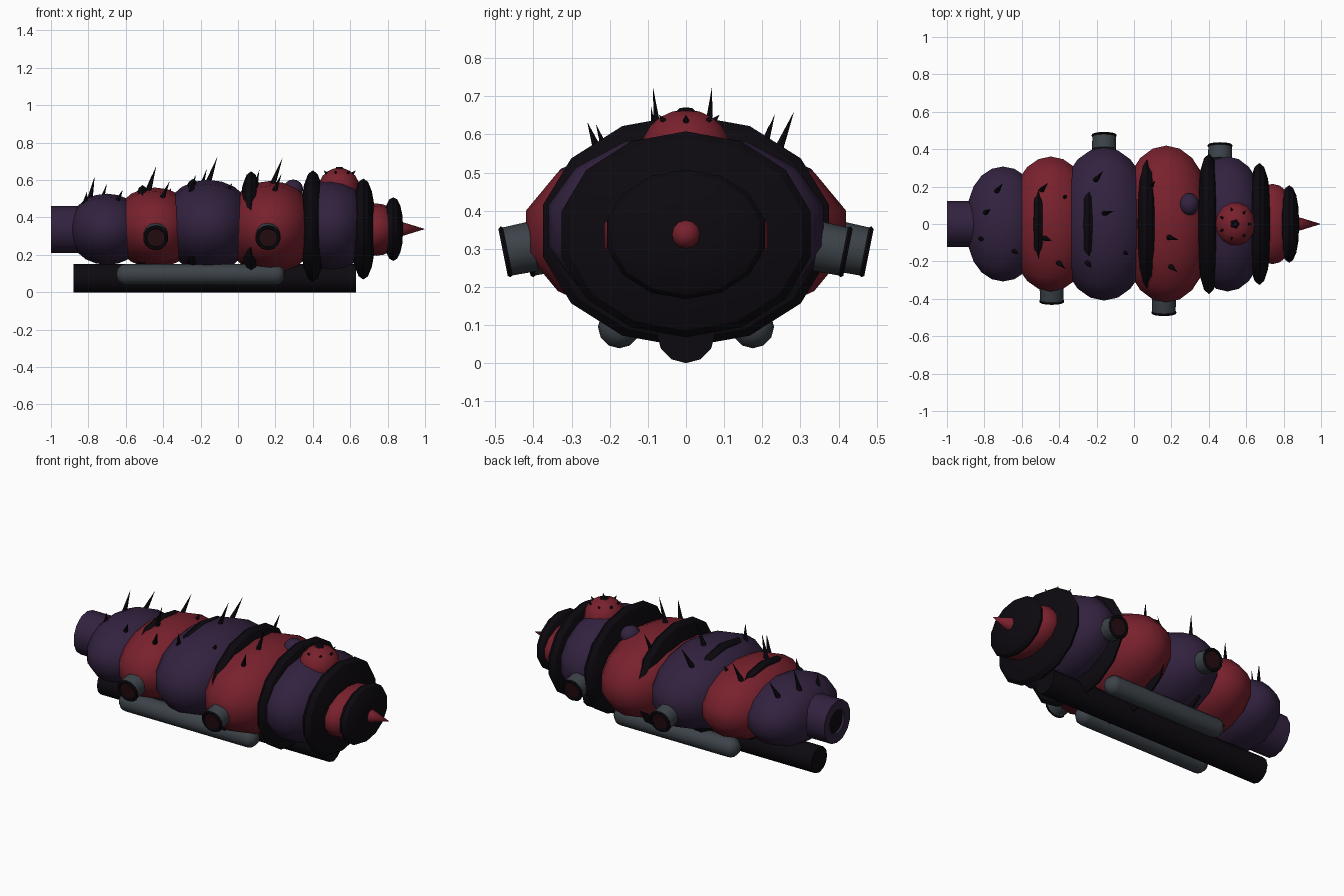
import bpy, bmesh
from math import sin, cos, pi, sqrt
from mathutils import Vector

if "Cube" in bpy.data.objects:
    bpy.data.objects.remove(bpy.data.objects["Cube"])


def material(name, rgb):
    m = bpy.data.materials.new(name)
    m.diffuse_color = (*rgb, 1)
    m.use_nodes = True
    m.node_tree.nodes["Principled BSDF"].inputs["Base Color"].default_value = m.diffuse_color
    return m


PURPLE = material("purple", (0.032, 0.016, 0.05))
RED = material("red", (0.19, 0.015, 0.026))
DARK_RED = material("dark_red", (0.02, 0.004, 0.006))
BLACK = material("black", (0.004, 0.003, 0.005))
GREY = material("gunmetal", (0.045, 0.055, 0.065))


def lathe(name, profile, mat, origin=(0, 0, 0), axis=(1, 0, 0), sides=14,
          squash=(1, 1), angle=40):
    """Revolve (distance along axis, radius) pairs; squash scales the two cross directions."""
    d = Vector(axis).normalized()
    up = Vector((0, 0, 1)) if abs(d.z) < 0.9 else Vector((1, 0, 0))
    side = up.cross(d).normalized()
    up = d.cross(side)
    o = Vector(origin)
    bm = bmesh.new()
    rings = []
    for t, r in profile:
        if r < 1e-6:
            rings.append([bm.verts.new(o + d * t)])
            continue
        rings.append([bm.verts.new(o + d * t
                                   + side * r * squash[0] * sin(2 * pi * k / sides)
                                   + up * r * squash[1] * cos(2 * pi * k / sides))
                      for k in range(sides)])
    for a, b in zip(rings, rings[1:]):
        for k in range(sides):
            j = (k + 1) % sides
            quad = [a[k % len(a)], a[j % len(a)], b[j % len(b)], b[k % len(b)]]
            bm.faces.new(list(dict.fromkeys(quad)))
    bmesh.ops.recalc_face_normals(bm, faces=bm.faces)
    me = bpy.data.meshes.new(name)
    bm.to_mesh(me)
    bm.free()
    me.materials.append(mat)
    ob = bpy.data.objects.new(name, me)
    bpy.context.collection.objects.link(ob)
    bpy.context.view_layer.objects.active = ob
    ob.select_set(True)
    bpy.ops.object.shade_smooth_by_angle(angle=angle * pi / 180)
    ob.select_set(False)
    return ob


def ellipsoid(name, c, rx, ry, rz, mat, sides=14, rings=10, angle=50, power=1.0):
    """Ellipsoid along x; power below 1 makes a fuller barrel."""
    prof = [(-rx * cos(pi * i / rings), abs(sin(pi * i / rings)) ** power if 0 < i < rings else 0)
            for i in range(rings + 1)]
    return lathe(name, prof, mat, c, (1, 0, 0), sides, (ry, rz), angle)


def tube(name, r, length, mat, o, axis, sides=14):
    return lathe(name, [(0, 0), (0, r), (length, r), (length, 0)], mat, o, axis, sides)


# Body segments: x, z, rx, ry, rz, colour
segments = [
    (-0.70, 0.337, 0.195, 0.315, 0.190, PURPLE),
    (-0.445, 0.345, 0.215, 0.370, 0.215, RED),
    (-0.16, 0.358, 0.240, 0.420, 0.243, PURPLE),
    (0.172, 0.345, 0.235, 0.430, 0.250, RED),
    (0.50, 0.360, 0.195, 0.370, 0.245, PURPLE),
    (0.74, 0.335, 0.12, 0.220, 0.140, RED),
]
for i, (x, z, rx, ry, rz, m) in enumerate(segments):
    ellipsoid(f"body_segment_{i}", (x, 0, z), rx, ry, rz, m, power=0.8)

# Flattened armour discs between the segments
for i, (x, rx, ry, rz) in enumerate([
        (-0.51, 0.052, 0.30, 0.226), (-0.24, 0.062, 0.34, 0.260), (0.07, 0.065, 0.37, 0.30),
        (0.40, 0.067, 0.385, 0.305), (0.67, 0.065, 0.335, 0.270), (0.83, 0.053, 0.212, 0.170)]):
    ellipsoid(f"armour_disc_{i}", (x, 0, 0.347 if i < 4 else 0.338), rx, ry, rz, BLACK,
              14, 8, 30, 0.85)

# Nose point
lathe("nose_cone", [(0, 0), (0, 0.043), (0.14, 0)], RED, (0.86, 0, 0.338), (1, 0, 0), 12)

# Hollow tail pipe with a dark core
lathe("tail_pipe", [(0, 0.125), (0.2, 0.125), (0.2, 0.07), (0, 0.07), (0, 0.125)],
      PURPLE, (-1, 0, 0.335), (1, 0, 0), 14)
tube("tail_core", 0.071, 0.15, BLACK, (-0.985, 0, 0.335), (1, 0, 0))

# Underside rail and two rounded tanks, staggered along the body
tube("belly_rail", 0.076, 1.51, BLACK, (-0.88, 0, 0.076), (1, 0, 0), 12)
for s, x0, n in [(-1, -0.65, 0.90), (1, -0.47, 0.81)]:
    lathe("belly_tank", [(0, 0), (0.005, 0.03), (0.03, 0.053), (0.05, 0.056), (n - 0.05, 0.056),
                         (n - 0.03, 0.053), (n - 0.005, 0.03), (n, 0)],
          GREY, (x0, s * 0.175, 0.095), (1, 0, 0), 12)

# Side ports: collar, rim and recessed glass, tilted slightly down
for x, s, reach in [(-0.44, -1, 0.413), (0.16, -1, 0.473), (-0.16, 1, 0.473), (0.46, 1, 0.418)]:
    axis = Vector((0, s, -0.2)).normalized()
    end = Vector((x, s * reach, 0.292))
    lathe("port_collar", [(-0.075, 0), (-0.075, 0.066), (0, 0.064), (0, 0.05), (-0.012, 0.05),
                          (-0.012, 0)], GREY, end, axis, 14)
    rim = [(0.008 * sin(a * pi / 3), 0.058 + 0.010 * cos(a * pi / 3)) for a in range(7)]
    lathe("port_rim", rim, BLACK, end, axis, 14)
    tube("port_glass", 0.052, 0.012, DARK_RED, end - axis * 0.011, axis)


def spike(seg, x, y, length, r=0.016):
    """Cone standing on a body segment, leaning towards the nose."""
    sx, sz, rx, ry, rz, _ = segments[seg]
    u, v = (x - sx) / rx, y / ry
    h = sqrt(max(0.05, (1 - u * u) ** 0.8 - v * v))
    n = Vector((u / rx * 0.3, v / ry, h / rz)).normalized()
    d = (n + Vector((0.35, 0, 0))).normalized()
    base = Vector((x, y, sz + rz * h)) - d * 0.02
    lathe("back_spike", [(0, 0), (0, r), (length + 0.02, 0)], BLACK, base, d, 6)


for args in [
        (0, -0.73, 0.18, 0.10), (0, -0.79, 0.063, 0.12), (0, -0.815, -0.08, 0.05),
        (0, -0.64, -0.145, 0.06), (1, -0.49, 0.185, 0.11), (1, -0.37, 0.145, 0.03),
        (1, -0.475, -0.077, 0.13), (1, -0.40, -0.21, 0.09), (2, -0.20, 0.24, 0.12),
        (2, -0.155, 0.058, 0.135), (2, -0.245, -0.21, 0.08), (2, -0.045, -0.155, 0.03),
        (3, 0.09, 0.20, 0.11), (3, 0.19, -0.073, 0.14), (3, 0.20, -0.23, 0.09)]:
    spike(*args)

# Red dome with a crown of thorns, and a small purple bump
dome = Vector((0.54, 0, 0.561))
ball = [(-0.104 * cos(pi * i / 10), 0.112 * sin(pi * i / 10)) for i in range(11)]
lathe("dome", ball, RED, dome, (0, 0, 1), 14, (1.06, 0.97))
lathe("dome_cap", [(0, 0), (0, 0.028), (0.010, 0.018), (0.012, 0)], BLACK,
      dome + Vector((0, 0, 0.098)), (0, 0, 1), 5)
for k in range(7):
    a = 2 * pi * k / 7
    d = Vector((cos(a) * 0.7, sin(a) * 0.7, 0.7)).normalized()
    lathe("dome_thorn", [(0, 0), (0, 0.011), (0.03, 0)], BLACK, dome + d * 0.098, d, 5)
ellipsoid("back_bump", (0.295, 0.105, 0.55), 0.053, 0.06, 0.053, PURPLE, 12, 8)
